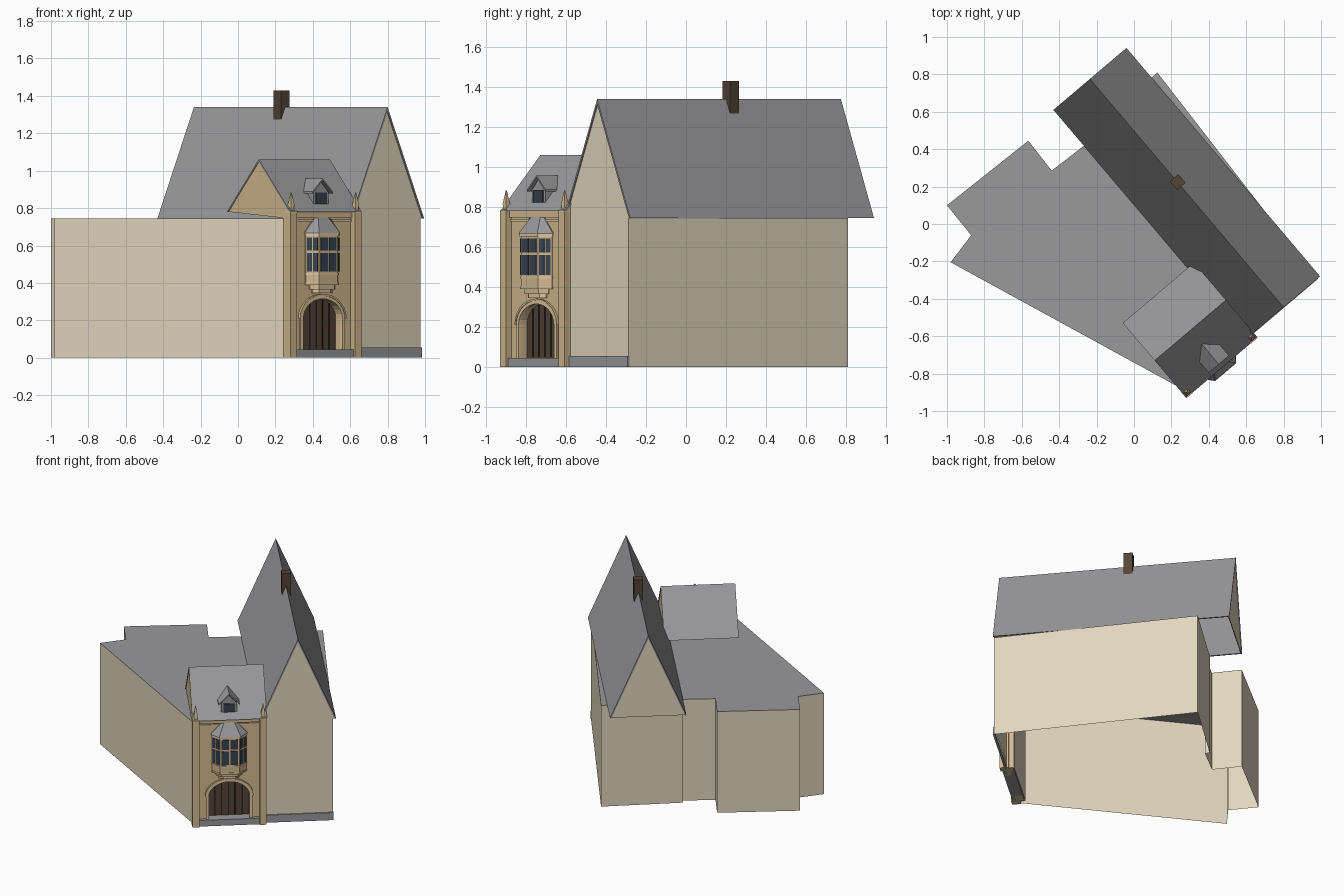
import bpy, bmesh, math
from mathutils import Vector, Matrix

if "Cube" in bpy.data.objects:
    bpy.data.objects.remove(bpy.data.objects["Cube"])

# The house is drawn in a local frame (u along the facade, v to the back) turned 40.3 degrees
ROT = Matrix.Rotation(math.radians(40.3), 4, 'Z')


def material(name, col):
    m = bpy.data.materials.new(name)
    m.diffuse_color = (*col, 1)
    m.use_nodes = True
    m.node_tree.nodes["Principled BSDF"].inputs["Base Color"].default_value = m.diffuse_color
    return m


WALL = material("pale_render", (.76, .67, .51))
STONE = material("golden_stone", (.65, .49, .28))
TRIM = material("light_stone", (.74, .57, .34))
SLATE = material("grey_slate", (.32, .32, .33))
BROWN = material("dark_brown", (.088, .058, .036))
GAP = material("plank_gap", (.02, .015, .012))
GLASS = material("dark_glass", (.04, .055, .08))


def mesh(name, verts, faces, mat):
    bm = bmesh.new()
    vs = [bm.verts.new(ROT @ Vector(p)) for p in verts]
    for f in faces:
        bm.faces.new([vs[i] for i in f])
    bmesh.ops.recalc_face_normals(bm, faces=bm.faces)
    me = bpy.data.meshes.new(name)
    bm.to_mesh(me)
    bm.free()
    me.materials.append(mat)
    ob = bpy.data.objects.new(name, me)
    bpy.context.collection.objects.link(ob)
    return ob


def loft(name, low, high, mat, caps=True):
    """Solid between two rings of equal length, or an open shell without caps."""
    n = len(low)
    faces = [[i, (i + 1) % n, n + (i + 1) % n, n + i] for i in range(n)]
    if caps:
        faces += [list(range(n))[::-1], list(range(n, 2 * n))]
    return mesh(name, low + high, faces, mat)


def prism(name, pts, axis, a, b, mat, caps=True):
    """Extrude a 2D outline along local axis u, v or z."""
    put = {'u': lambda p, t: (t, p[0], p[1]),
           'v': lambda p, t: (p[0], t, p[1]),
           'z': lambda p, t: (p[0], p[1], t)}[axis]
    return loft(name, [put(p, a) for p in pts], [put(p, b) for p in pts], mat, caps)


def box(name, u0, u1, v0, v1, z0, z1, mat):
    return prism(name, [(u0, v0), (u1, v0), (u1, v1), (u0, v1)], 'z', z0, z1, mat)


EAVE, FACADE, UC = .745, -.855, -.139   # wall top, porch front plane, porch centre

# main walls, open underneath, with flat roof deck
plan = [(.558, -.847), (.619, .537), (.07, .525), (.07, .492), (-.151, .502), (-.143, .705),
        (-.698, .723), (-.703, .517), (-.88, .478), (-.37, -.85), (-.352, -.85),
        (-.352, -.795), (.09, -.795), (.09, -.847)]
prism("house_walls", plan, 'z', 0, EAVE - .003, WALL, caps=False)
prism("flat_roof", plan, 'z', EAVE - .003, EAVE, SLATE)

# main roof as a hollow chevron, front gable wall and rear gable
prism("main_roof", [(.066, EAVE), (.322, 1.34), (.578, EAVE), (.568, EAVE),
                    (.322, 1.316), (.076, EAVE)], 'v', -.857, .744, SLATE)
prism("front_gable_wall", [(.09, 0), (.558, 0), (.558, EAVE), (.57, EAVE), (.322, 1.325),
                           (.074, EAVE), (.09, EAVE)], 'v', -.851, -.845, WALL)
prism("rear_gable", [(.074, EAVE), (.57, EAVE), (.322, 1.325)], 'v', .734, .739, WALL)
box("gable_plinth", .085, .56, -.86, -.845, 0, .055, SLATE)
box("chimney", .293, .353, -.01, .05, 1.20, 1.43, BROWN)


def arch(h, top, spring=.21, n=14):
    """Elliptic arch outline from right foot to left foot."""
    return [(UC + h * math.cos(math.pi * i / n),
             spring + (top - spring) * math.sin(math.pi * i / n)) for i in range(n + 1)]


def feet(pts, z):
    return [(pts[0][0], z)] + pts + [(pts[-1][0], z)]


# porch facade with arched opening
inner = feet(arch(.14, .318), 0)
prism("porch_facade", [(-.352, .78), (-.352, 0)] + inner[::-1] + [(.1, 0), (.1, .78)],
      'v', FACADE, -.80, STONE)
prism("arch_surround", feet(arch(.156, .333), 0) + feet(arch(.137, .315), 0)[::-1],
      'v', -.866, FACADE + .01, TRIM)
prism("arch_hood", arch(.163, .341) + arch(.153, .331)[::-1], 'v', -.87, FACADE, STONE)

# door with plank gaps, and step
prism("door", feet(arch(.139, .317), .02), 'v', -.808, -.797, BROWN)
for i in range(-2, 3):
    c = UC + i * .046
    top = .21 + .105 * math.sqrt(1 - (i * .046 / .139) ** 2)
    box("door_plank_gap", c - .004, c + .004, -.811, -.806, .048, top, GAP)
box("door_step", -.342, .064, -.88, -.80, 0, .045, SLATE)

# corner buttresses with pinnacles
for c in (-.365, .087):
    box("buttress", c - .023, c + .023, -.891, -.83, 0, .775, STONE)
    box("buttress_cap", c - .024, c + .024, -.892, -.85, .775, .785, TRIM)

    def ring(h, z):
        return [(c + a * h, -.87 + b * h, z) for a, b in ((-1, -1), (1, -1), (1, 1), (-1, 1))]
    loft("pinnacle_base", ring(.011, .785), ring(.011, .815), TRIM)
    loft("pinnacle", ring(.014, .81), ring(.002, .883), STONE)

# frieze under the porch eaves
box("frieze", -.342, .064, -.868, FACADE, .748, .78, STONE)
box("frieze_strip", -.342, .064, -.862, FACADE, .728, .738, TRIM)

# porch roof chevron with side gables
prism("porch_roof", [(-.89, .78), (-.628, 1.06), (-.365, .78), (-.376, .78),
                     (-.628, 1.048), (-.879, .78)], 'u', -.388, .112, SLATE)
for name, a in (("porch_left_gable", -.385), ("porch_right_gable", .103)):
    prism(name, [(-.878, .78), (-.86, EAVE), (-.377, .78), (-.628, 1.052)],
          'u', a, a + .005, STONE)


# oriel bay window
def bay(wide, front, out, back=-.85):
    return [(UC - wide, back), (UC - wide, FACADE - .006), (UC - front, FACADE - out),
            (UC + front, FACADE - out), (UC + wide, FACADE - .006), (UC + wide, back)]


body = bay(.115, .066, .055)
prism("oriel_body", body, 'z', .40, .665, STONE)
prism("oriel_sill", bay(.118, .069, .058), 'z', .443, .452, TRIM)
prism("oriel_cornice", bay(.119, .07, .06), 'z', .652, .668, TRIM)
prism("oriel_base", bay(.118, .069, .058), 'z', .39, .402, TRIM)
prism("oriel_corbel_upper", bay(.088, .055, .042), 'z', .365, .39, STONE)
prism("oriel_corbel_lower", bay(.07, .042, .026), 'z', .345, .365, TRIM)
loft("oriel_roof", [(u, v, .668) for u, v in bay(.123, .073, .066)],
     [(u, v, .752) for u, v in bay(.05, .035, .012)], SLATE)

# oriel window panes: two columns and two rows on each facet
for i in (1, 2, 3):
    p, q = Vector(body[i]), Vector(body[i + 1])
    d = q - p
    nrm = Vector((d.y, -d.x)).normalized() * .004
    for s, t in ((.08, .46), (.54, .92)):
        a, b = p + d * s, p + d * t
        quad = [tuple(k) for k in (a - nrm, b - nrm, b + nrm, a + nrm)]
        for z0, z1 in ((.46, .56), (.573, .643)):
            prism("oriel_pane", quad, 'z', z0, z1, GLASS)

# dormer on the porch roof
box("dormer_body", UC - .052, UC + .052, -.85, -.76, .80, .89, SLATE)
prism("dormer_gable", [(UC - .052, .885), (UC + .052, .885), (UC, .94)],
      'v', -.85, -.75, SLATE)
box("dormer_glass", UC - .038, UC + .038, -.855, -.849, .822, .884, GLASS)
prism("dormer_roof", [(UC - .071, .878), (UC, .948), (UC + .071, .878), (UC + .071, .888),
                      (UC, .958), (UC - .071, .888)], 'v', -.865, -.725, SLATE)
